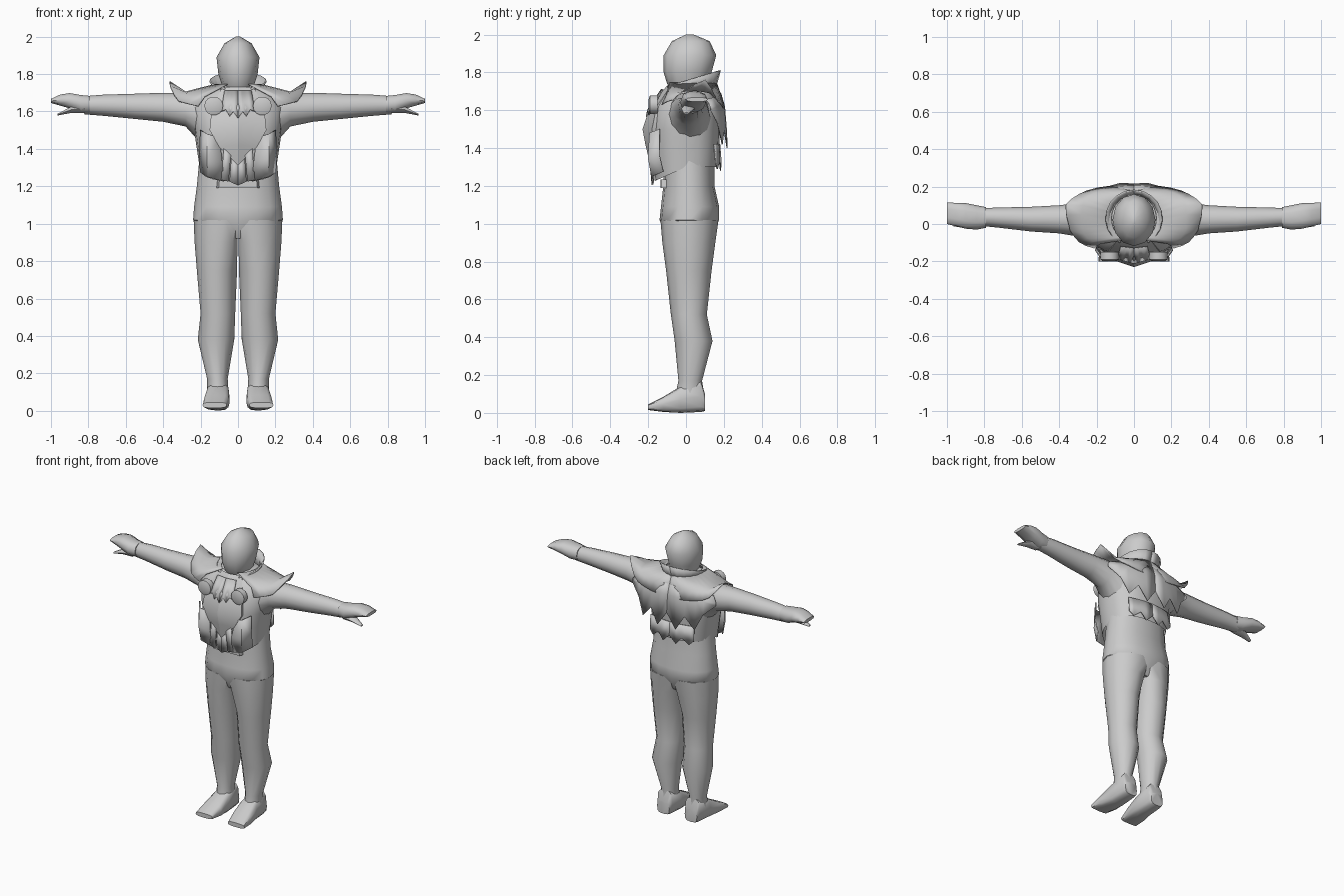
import bpy, bmesh, math
from mathutils import Vector

grey = bpy.data.materials.new("plain_grey")
grey.diffuse_color = (0.6, 0.6, 0.6, 1)


def make(name, verts, faces, mirror=False, angle=50, thick=0.0):
    """Mesh object with outward normals, optional mirrored half and thickness."""
    bm = bmesh.new()
    vs = [bm.verts.new(v) for v in verts]
    for f in faces:
        bm.faces.new([vs[i] for i in f])
    bmesh.ops.remove_doubles(bm, verts=bm.verts, dist=0.0005)
    bmesh.ops.recalc_face_normals(bm, faces=bm.faces)
    me = bpy.data.meshes.new(name)
    bm.to_mesh(me)
    bm.free()
    me.materials.append(grey)
    me.shade_smooth()
    me.set_sharp_from_angle(angle=math.radians(angle))
    ob = bpy.data.objects.new(name, me)
    bpy.context.collection.objects.link(ob)
    if thick:
        m = ob.modifiers.new("thickness", 'SOLIDIFY')
        m.thickness, m.offset = thick, 0
    if mirror:
        m = ob.modifiers.new("mirror", 'MIRROR')
        m.use_mirror_merge = False
    return ob


def oval(a0, a1, b0, b1, n=12, p=1.0):
    """Points of an oval filling a box; p below 1 makes it squarer."""
    out = []
    for i in range(n):
        t = 2 * math.pi * i / n
        c, s = math.cos(t), math.sin(t)
        c, s = [math.copysign(abs(k) ** p, k) for k in (c, s)]
        out.append(((a0 + a1) / 2 + c * (a1 - a0) / 2, (b0 + b1) / 2 + s * (b1 - b0) / 2))
    return out


def skin(name, rings, caps=(True, True), **kw):
    """Join rings of equal point count into a tube."""
    n = len(rings[0])
    verts = [v for r in rings for v in r]
    faces = [(k * n + i, k * n + (i + 1) % n, (k + 1) * n + (i + 1) % n, (k + 1) * n + i)
             for k in range(len(rings) - 1) for i in range(n)]
    if caps[0]:
        faces.append(tuple(range(n)))
    if caps[1]:
        faces.append(tuple(range(len(verts) - n, len(verts))))
    return make(name, verts, faces, **kw)


def upright(rows, n=12, p=1.0):
    """Rows of (z, x0, x1, y0, y1) to horizontal rings."""
    return [[(x, y, r[0]) for x, y in oval(*r[1:], n, p)] for r in rows]


# Legs: ovals whose upper inner side is flattened on the centre line
legs = upright([(0.08, 0.05, 0.165, -0.06, 0.10), (0.17, 0.055, 0.165, -0.04, 0.085),
                (0.38, 0.02, 0.215, -0.06, 0.14), (0.52, 0.015, 0.2, -0.08, 0.11),
                (0.75, 0.005, 0.22, -0.105, 0.135), (0.90, -0.04, 0.232, -0.125, 0.155),
                (1.02, -0.10, 0.237, -0.135, 0.172)])
skin("leg", [[(max(x, 0.003), y, z) for x, y, z in r] for r in legs], mirror=True)

# Hips and inner waist
skin("hips", upright([(0.92, -0.1, 0.1, -0.09, 0.12), (1.02, -0.24, 0.24, -0.14, 0.175),
                      (1.09, -0.235, 0.235, -0.132, 0.175), (1.2, -0.22, 0.22, -0.12, 0.15),
                      (1.42, -0.2, 0.2, -0.12, 0.15)], 16, 0.9))

# Feet: wedge sections from heel to toe (y, x0, x1, z0, z1)
feet = [(0.10, 0.06, 0.155, 0.01, 0.10), (0.08, 0.05, 0.165, 0.005, 0.17),
        (-0.03, 0.045, 0.17, 0.0, 0.14), (-0.12, 0.045, 0.185, 0.005, 0.085),
        (-0.2, 0.06, 0.19, 0.015, 0.045)]
skin("foot", [[(x, r[0], z) for x, z in oval(*r[1:], 12, 0.6)] for r in feet], mirror=True)

# Jacket body with a hem that dips towards the front
jacket = upright([(1.30, -0.205, 0.205, -0.165, 0.165), (1.40, -0.22, 0.22, -0.18, 0.175),
                  (1.50, -0.235, 0.235, -0.185, 0.18), (1.62, -0.25, 0.25, -0.165, 0.175),
                  (1.70, -0.2, 0.2, -0.11, 0.15), (1.74, -0.1, 0.1, -0.06, 0.12)], 20, 0.8)
jacket[0] = [(x, y, z - max(0, -y) * 0.45) for x, y, z in jacket[0]]
skin("jacket", jacket, caps=(False, True))

# Sleeves along x: (x, y0, y1, z0, z1)
arm = [(0.19, -0.10, 0.13, 1.42, 1.70), (0.28, -0.07, 0.115, 1.52, 1.70),
       (0.40, -0.05, 0.10, 1.545, 1.70), (0.55, -0.04, 0.092, 1.56, 1.695),
       (0.72, -0.02, 0.088, 1.577, 1.69), (0.82, -0.01, 0.085, 1.585, 1.682)]
skin("sleeve", [[(r[0], y, z) for y, z in oval(*r[1:])] for r in arm], mirror=True)

# Hands: mitten with a downward thumb
hand = [(0.79, -0.02, 0.09, 1.59, 1.685), (0.84, -0.03, 0.10, 1.59, 1.69),
        (0.90, -0.025, 0.112, 1.615, 1.70), (0.95, -0.012, 0.113, 1.63, 1.692),
        (1.0, 0.0, 0.115, 1.645, 1.668)]
skin("hand", [[(r[0], y, z) for y, z in oval(*r[1:], 10, 0.8)] for r in hand], mirror=True)
thumb = [(0.82, -0.02, 0.06, 1.587, 1.64), (0.89, -0.025, 0.045, 1.59, 1.63),
         (0.965, -0.012, 0.015, 1.578, 1.588)]
skin("thumb", [[(r[0], y, z) for y, z in oval(*r[1:], 6)] for r in thumb], mirror=True)

# Head and neck
skin("head", upright([(1.68, -0.07, 0.07, -0.06, 0.10), (1.74, -0.085, 0.085, -0.10, 0.12),
                      (1.80, -0.105, 0.105, -0.118, 0.135), (1.89, -0.115, 0.115, -0.118, 0.16),
                      (1.965, -0.072, 0.072, -0.075, 0.125), (2.0, -0.012, 0.012, 0.0, 0.04)], 12))


def sheet(name, rows, **kw):
    """Open surface through equal rows of points."""
    n = len(rows[0])
    faces = [(k * n + i, k * n + i + 1, (k + 1) * n + i + 1, (k + 1) * n + i)
             for k in range(len(rows) - 1) for i in range(n - 1)]
    return make(name, [v for r in rows for v in r], faces, **kw)


# Shoulder mantle: sweeps from the front to the back, rim lifted to a spike
rows = [[], [], []]
for i in range(13):
    t = math.radians(-62 + 152 * i / 12)
    c, s = math.cos(t), math.sin(t)
    sq = lambda k: math.copysign(abs(k) ** 0.6, k)
    lift = max(0, 1 - abs(t - 0.2) / 0.55)
    rows[0].append((0.12 * c, 0.03 + 0.13 * s, 1.745))
    rows[1].append((0.28 * sq(c), 0.035 + 0.15 * sq(s), 1.705 - 0.03 * abs(s)))
    rows[2].append(((0.335 + 0.04 * lift) * sq(c), 0.03 + 0.17 * sq(s),
                    1.60 + 0.06 * c + 0.11 * lift))
sheet("shoulder_mantle", rows, mirror=True, thick=0.006)

# Back cape with a zigzag hem
hem = [(0, 1.50), (0.07, 1.40), (0.13, 1.50), (0.20, 1.42), (0.25, 1.53), (0.325, 1.60)]
back = lambda x, z: 0.205 - 0.7 * x * x + 0.08 * (1.6 - z)
sheet("back_cape", [[(x * 0.9, back(x, 1.69) - 0.015, 1.69 - 0.1 * x) for x, z in hem],
                    [(x, back(x, 1.62), 1.62) for x, z in hem],
                    [(x, back(x, z), z) for x, z in hem]], mirror=True, thick=0.006)

# Ragged jacket tails at the back
tails = [(0, 1.33), (0.05, 1.28), (0.09, 1.33), (0.14, 1.29), (0.17, 1.32)]
sheet("back_tail", [[(x, 0.178 - x * x, 1.42) for x, z in tails],
                    [(x, 0.185 - x * x, z) for x, z in tails]], mirror=True, thick=0.006)

# Standing collar, high behind and open in front
rows = [[], []]
for i in range(9):
    t = math.radians(-60 + 150 * i / 8)
    c, s = math.cos(t), math.sin(t)
    rows[0].append((0.115 * c, 0.03 + 0.12 * s, 1.70))
    rows[1].append((0.15 * c, 0.03 + 0.15 * s, 1.765 + 0.045 * s))
sheet("collar", rows, mirror=True, thick=0.008)

# Chest shield: ridged half outline fanned from the ridge
ridge = [(0, -0.10, 1.73), (0, -0.19, 1.62), (0, -0.23, 1.50), (0, -0.215, 1.42), (0, -0.19, 1.315)]
edge = [(0.085, -0.08, 1.73), (0.14, -0.155, 1.62), (0.152, -0.18, 1.50), (0.10, -0.185, 1.41),
        (0.002, -0.187, 1.315)]
rim = [(x * 0.97, y + 0.05, z) for x, y, z in edge]
sheet("chest_shield", list(zip(ridge, edge, rim)), mirror=True, angle=60)

# Ragged bib over the upper shield
bib = [(0, 1.565), (0.025, 1.60), (0.045, 1.575), (0.065, 1.61), (0.09, 1.60)]
sheet("chest_bib", [[(x * 0.8, -0.13 + 0.1 * x, 1.71) for x, z in bib],
                    [(x, -0.21 + 0.28 * x, z) for x, z in bib]], mirror=True, thick=0.006)

# Round clasps beside the shield
skin("clasp", [[(x, y, z) for x, z in oval(0.13 - r, 0.13 + r, 1.63 - r, 1.63 + r, 14)]
               for y, r in ((-0.15, 0.05), (-0.19, 0.05), (-0.197, 0.03))], mirror=True)

# Front lapels and hanging centre strips
sheet("lapel", [[(0.10, -0.17, 1.46), (0.165, -0.19, 1.48), (0.2, -0.14, 1.5)],
                [(0.085, -0.19, 1.34), (0.165, -0.198, 1.35), (0.205, -0.14, 1.36)],
                [(0.075, -0.175, 1.225), (0.16, -0.18, 1.25), (0.2, -0.12, 1.275)]],
      mirror=True, thick=0.008)
sheet("front_strip", [[(0.035, -0.187, 1.40), (0.075, -0.185, 1.42)],
                      [(0.05, -0.18, 1.225), (0.09, -0.18, 1.235)]], mirror=True, thick=0.01)
sheet("centre_strip", [[(0, -0.185, 1.36), (0.035, -0.178, 1.36)],
                       [(0, -0.178, 1.205), (0.045, -0.172, 1.225)]], mirror=True, thick=0.008)

# Belt buckle
skin("buckle", upright([(1.19, -0.115, 0.115, -0.135, -0.08), (1.235, -0.11, 0.11, -0.135, -0.08)], 8, 0.3))
